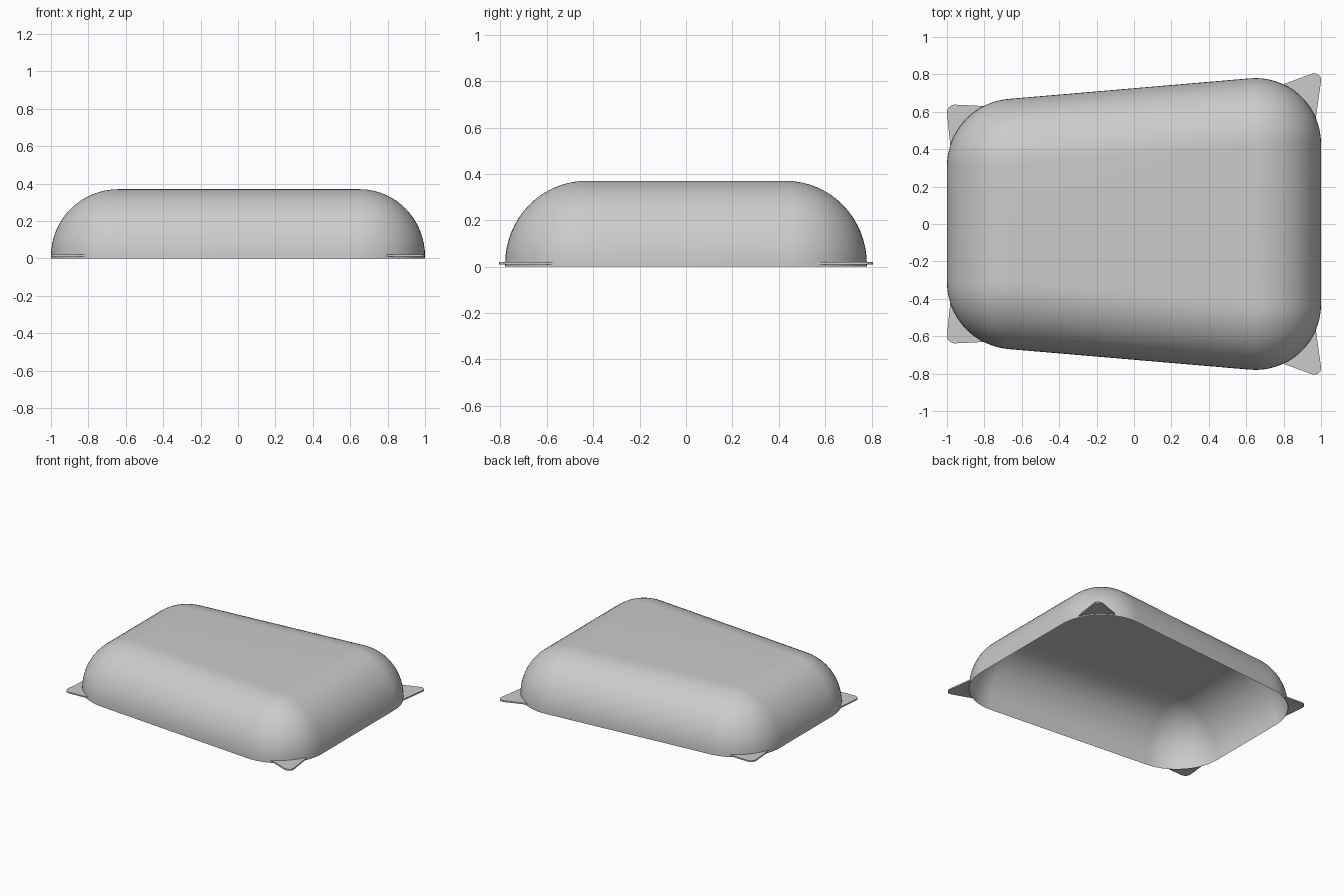
import bpy, bmesh
from math import sin, cos, atan2, radians, pi

if "Cube" in bpy.data.objects:
    bpy.data.objects.remove(bpy.data.objects["Cube"])

LIP, HEIGHT = 0.012, 0.37
# corner arcs: centre x, centre y, radius
RIGHT = (0.65, 0.43, 0.35)
LEFT = (-0.64, 0.31, 0.36)
TAPER = atan2(0.11, 1.29)
STEPS, RINGS = 16, 16


def arc(corner, a0, a1, scale=1.0, n=STEPS):
    cx, cy, r = corner
    return [(cx + r * scale * cos(a0 + (a1 - a0) * i / n),
             cy + r * scale * sin(a0 + (a1 - a0) * i / n)) for i in range(n + 1)]


def outline(scale):
    half = arc(RIGHT, 0, pi / 2 + TAPER, scale) + arc(LEFT, pi / 2 + TAPER, pi, scale)
    return half + [(x, -y) for x, y in reversed(half)]


def finish(bm, name, angle):
    bmesh.ops.remove_doubles(bm, verts=bm.verts, dist=0.0005)
    bmesh.ops.recalc_face_normals(bm, faces=bm.faces)
    mesh = bpy.data.meshes.new(name)
    bm.to_mesh(mesh)
    bm.free()
    ob = bpy.data.objects.new(name, mesh)
    bpy.context.collection.objects.link(ob)
    bpy.ops.object.select_all(action='DESELECT')
    ob.select_set(True)
    bpy.context.view_layer.objects.active = ob
    bpy.ops.object.shade_smooth_by_angle(angle=radians(angle))
    return ob


# Open-bottomed domed shell: short upright lip, then a quarter-round up to a flat top
bm = bmesh.new()
levels = [(1.0, 0.0)]
for k in range(RINGS + 1):
    a = pi / 2 * k / RINGS
    levels.append((cos(a), LIP + (HEIGHT - LIP) * sin(a)))
rings = [[bm.verts.new((x, y, z)) for x, y in outline(s)] for s, z in levels]
n = len(rings[0])
for lo, hi in zip(rings, rings[1:]):
    for i in range(n):
        j = (i + 1) % n
        bm.faces.new((lo[i], lo[j], hi[j], hi[i]))
bm.faces.new(rings[-1])
shell = finish(bm, "shell", 40)
# keep the outside facing out on the open shell
if max(shell.data.polygons, key=lambda p: p.center.z).normal.z < 0:
    shell.data.flip_normals()


# Thin corner tabs, wall arc on the inside and a rounded tip outside
def tab(name, corner, a0, a1, tip):
    bm = bmesh.new()
    pts = arc(corner, radians(a0), radians(a1), 1.0, 10) + tip
    face = bm.faces.new([bm.verts.new((x, y, 0.01)) for x, y in pts])
    ext = bmesh.ops.extrude_face_region(bm, geom=[face])
    bmesh.ops.translate(bm, vec=(0, 0, 0.01),
                        verts=[v for v in ext["geom"] if isinstance(v, bmesh.types.BMVert)])
    ob = finish(bm, name, 30)
    mod = ob.modifiers.new("mirror", 'MIRROR')
    mod.use_axis = (False, True, False)


tab("right_corner_tabs", RIGHT, 23, 65,
    [(0.95, 0.803), (0.965, 0.806), (0.985, 0.8), (0.998, 0.785), (1.0, 0.765)])
tab("left_corner_tabs", LEFT, 162, 117,
    [(-0.955, 0.638), (-0.97, 0.637), (-0.987, 0.628), (-0.998, 0.612), (-1.0, 0.595)])
